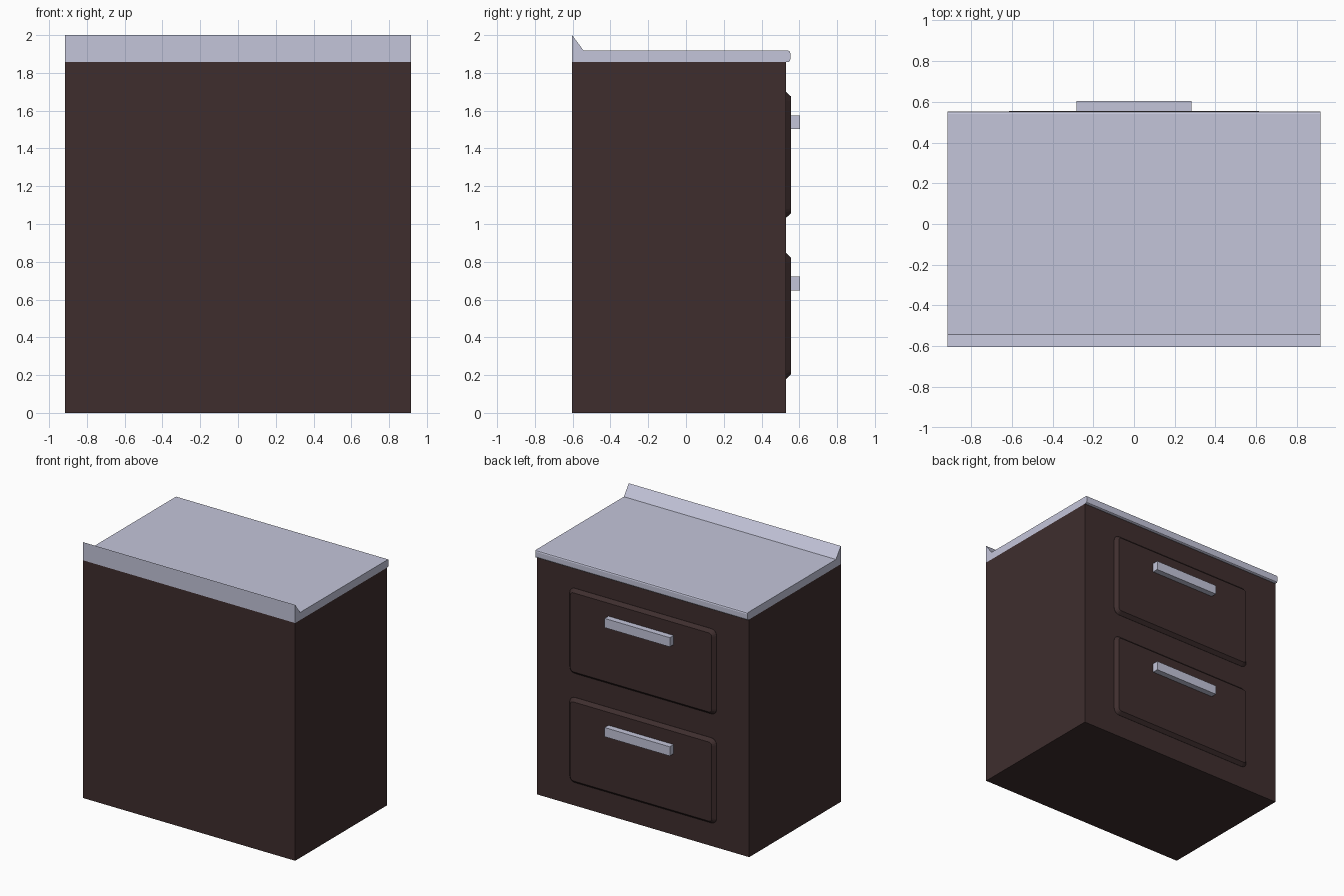
import bpy, bmesh, math

if "Cube" in bpy.data.objects:
    bpy.data.objects.remove(bpy.data.objects["Cube"])


def make_mat(name, rgb):
    m = bpy.data.materials.new(name)
    m.diffuse_color = (*rgb, 1.0)
    m.use_nodes = True
    m.node_tree.nodes["Principled BSDF"].inputs["Base Color"].default_value = m.diffuse_color
    return m


WOOD = make_mat("dark brown wood", (0.049, 0.027, 0.027))
GREY = make_mat("pale grey", (0.55, 0.56, 0.70))


def loft(name, rings, mat):
    """Closed solid from matching rings of points, capped at both ends."""
    bm = bmesh.new()
    vr = [[bm.verts.new(p) for p in ring] for ring in rings]
    n = len(vr[0])
    for a, b in zip(vr, vr[1:]):
        for i in range(n):
            j = (i + 1) % n
            bm.faces.new((a[i], a[j], b[j], b[i]))
    bm.faces.new(vr[0][::-1])
    bm.faces.new(vr[-1])
    bmesh.ops.recalc_face_normals(bm, faces=bm.faces)
    me = bpy.data.meshes.new(name)
    bm.to_mesh(me)
    bm.free()
    me.materials.append(mat)
    ob = bpy.data.objects.new(name, me)
    bpy.context.collection.objects.link(ob)
    return ob


def extrude_x(name, profile, half, mat):
    """Extrude a (y, z) profile symmetrically along x."""
    return loft(name, [[(x, y, z) for y, z in profile] for x in (-half, half)], mat)


def box(name, half, y0, y1, z0, z1, mat):
    return extrude_x(name, [(y0, z0), (y1, z0), (y1, z1), (y0, z1)], half, mat)


def rounded_rect(half, z0, z1, r, y, steps=4):
    pts = []
    corners = [(half - r, z1 - r), (r - half, z1 - r), (r - half, z0 + r), (half - r, z0 + r)]
    for k, (cx, cz) in enumerate(corners):
        for s in range(steps + 1):
            a = math.pi / 2 * (k + s / steps)
            pts.append((cx + r * math.cos(a), y, cz + r * math.sin(a)))
    return pts


# Carcass
box("cabinet_body", 0.917, -0.603, 0.529, 0.0, 1.858, WOOD)

# Worktop with sloped upstand along one long edge and a softened lip on the other
extrude_x("worktop", [(-0.603, 1.858), (0.543, 1.858), (0.549, 1.862), (0.552, 1.872),
                      (0.552, 1.906), (0.549, 1.915), (0.541, 1.918),
                      (-0.542, 1.918), (-0.603, 2.0)], 0.917, GREY)

# Two drawers with chamfered raised fronts and bar handles
for label, z0 in (("lower", 0.18), ("upper", 1.033)):
    z1 = z0 + 0.666
    loft(label + "_drawer_front",
         [rounded_rect(0.635, z0, z1, 0.045, 0.52),
          rounded_rect(0.635, z0, z1, 0.045, 0.53),
          rounded_rect(0.612, z0 + 0.024, z1 - 0.024, 0.025, 0.556)], WOOD)
    box(label + "_handle", 0.282, 0.55, 0.603, z0 + 0.469, z0 + 0.541, GREY)
